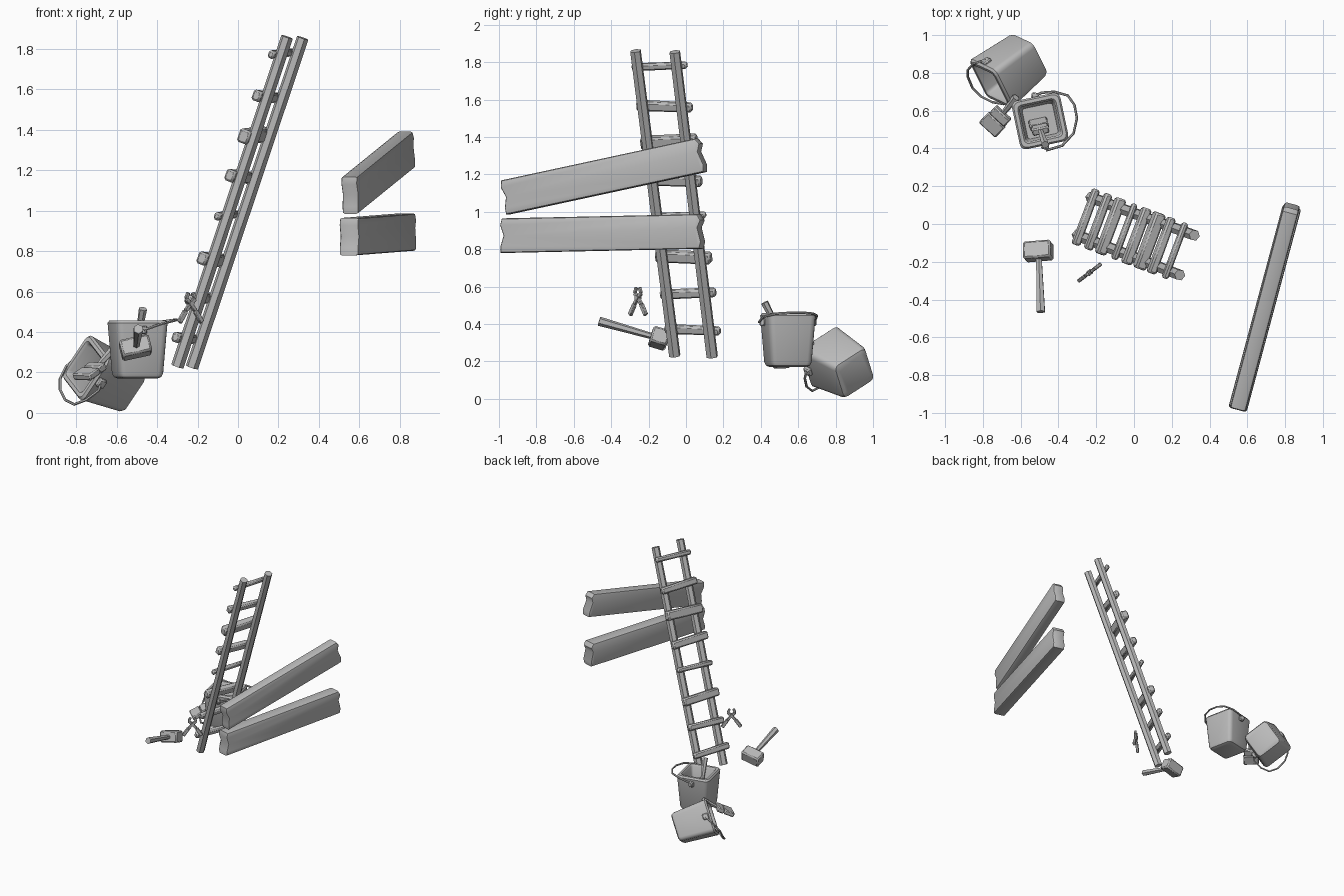
import bpy, bmesh, math
from mathutils import Vector as V, Matrix

if "Cube" in bpy.data.objects:
    bpy.data.objects.remove(bpy.data.objects["Cube"])

grey = bpy.data.materials.new("plain grey")
grey.diffuse_color = (0.5, 0.5, 0.5, 1)
grey.use_nodes = True
grey.node_tree.nodes["Principled BSDF"].inputs["Base Color"].default_value = grey.diffuse_color


def shade(ob):
    bpy.ops.object.select_all(action='DESELECT')
    ob.select_set(True)
    bpy.context.view_layer.objects.active = ob
    bpy.ops.object.shade_smooth_by_angle(angle=math.radians(40))


def finish(name, bm, mat=None):
    bmesh.ops.recalc_face_normals(bm, faces=bm.faces)
    if mat:
        bm.transform(mat)
    me = bpy.data.meshes.new(name)
    bm.to_mesh(me)
    bm.free()
    me.materials.append(grey)
    ob = bpy.data.objects.new(name, me)
    bpy.context.collection.objects.link(ob)
    shade(ob)
    return ob


def frame(origin, axis, side):
    """Matrix with local z along axis and local x close to side."""
    z = V(axis).normalized()
    x = V(side)
    x = (x - z * x.dot(z)).normalized()
    y = z.cross(x)
    m = Matrix((x, y, z)).transposed().to_4x4()
    m.translation = V(origin)
    return m


def beam(name, p, q, w, h, side, bevel=0.008, taper=1.0):
    """Bevelled box from p to q; w is measured along side."""
    p, q = V(p), V(q)
    bm = bmesh.new()
    bmesh.ops.create_cube(bm, size=1)
    for v in bm.verts:
        k = taper if v.co.z > 0 else 1
        v.co = V((v.co.x * w * k, v.co.y * h * k, v.co.z * (q - p).length))
    bmesh.ops.bevel(bm, geom=bm.edges[:], offset=bevel, segments=1, affect='EDGES')
    return finish(name, bm, frame((p + q) / 2, q - p, side))


def rod(name, p, q, r1, r2, sides=6):
    p, q = V(p), V(q)
    bm = bmesh.new()
    bmesh.ops.create_cone(bm, cap_ends=True, segments=sides, radius1=r1, radius2=r2,
                          depth=(q - p).length)
    return finish(name, bm, frame((p + q) / 2, q - p, (1, 0.3, 0)))


def wire(name, pts, r):
    cu = bpy.data.curves.new(name, 'CURVE')
    cu.dimensions = '3D'
    cu.bevel_depth = r
    cu.bevel_resolution = 1
    cu.use_fill_caps = True
    sp = cu.splines.new('POLY')
    sp.points.add(len(pts) - 1)
    for s, p in zip(sp.points, pts):
        s.co = (*p, 1)
    cu.materials.append(grey)
    ob = bpy.data.objects.new(name, cu)
    bpy.context.collection.objects.link(ob)
    bpy.ops.object.select_all(action='DESELECT')
    ob.select_set(True)
    bpy.context.view_layer.objects.active = ob
    bpy.ops.object.convert(target='MESH')
    shade(bpy.context.object)


def bucket(name, mat):
    """Rounded square pail lofted from (half width, height, corner radius) rings."""
    rings = [(0.085, 0, 0.02), (0.103, 0.007, 0.026), (0.112, 0.026, 0.03), (0.129, 0.255, 0.032),
             (0.131, 0.275, 0.032), (0.122, 0.288, 0.03), (0.104, 0.288, 0.024),
             (0.094, 0.275, 0.02), (0.082, 0.09, 0.015)]
    bm = bmesh.new()
    loops = []
    for h, z, r in rings:
        loop = []
        for c in range(4):
            base = c * math.pi / 2
            cx = (h - r) * (1 if c in (0, 3) else -1)
            cy = (h - r) * (1 if c in (0, 1) else -1)
            for k in range(4):
                t = base + k * math.pi / 6
                loop.append(bm.verts.new((cx + r * math.cos(t), cy + r * math.sin(t), z)))
        loops.append(loop)
    for a, b in zip(loops, loops[1:]):
        for i in range(16):
            j = (i + 1) % 16
            bm.faces.new((a[i], a[j], b[j], b[i]))
    bm.faces.new(loops[0][::-1])
    bm.faces.new(loops[-1])
    finish(name, bm, mat)


def plank(name, p, q, height, thick):
    """Board with slightly notched ends, standing on its narrow edge."""
    p, q = V(p), V(q)
    n, hh = (q - p).length / 2, height / 2
    out = [(-n, -hh), (n - 0.01, -hh), (n, -hh * 0.6), (n - 0.018, 0.02), (n, hh * 0.65),
           (n - 0.02, hh), (-n + 0.01, hh), (-n, hh * 0.6), (-n + 0.018, 0), (-n, -hh * 0.6)]
    bm = bmesh.new()
    f = bm.faces.new([bm.verts.new((-thick / 2, y, x)) for x, y in out])
    ext = bmesh.ops.extrude_face_region(bm, geom=[f])
    bmesh.ops.translate(bm, vec=(thick, 0, 0),
                        verts=[g for g in ext['geom'] if isinstance(g, bmesh.types.BMVert)])
    rims = [e for e in bm.edges if abs(e.verts[0].co.x - e.verts[1].co.x) < 1e-5]
    bmesh.ops.bevel(bm, geom=rims, offset=0.014, segments=2, profile=0.5, affect='EDGES')
    d = q - p
    finish(name, bm, frame((p + q) / 2, d, (-d.y, d.x, 0)))


def brush(name, top, neck, tip, side, width):
    """Paint brush: tapered handle, ferrule and bristles."""
    neck, tip = V(neck), V(tip)
    mid = neck.lerp(tip, 0.4)
    rod(name + "_handle", top, neck, 0.021, 0.014)
    beam(name + "_ferrule", neck, mid, width * 0.9, 0.04, side, 0.007)
    beam(name + "_bristles", mid, tip, width, 0.035, side, 0.007)


# ladder rails
A0, A1 = V((-0.30, -0.06, 0.23)), V((0.243, -0.27, 1.86))
B0, B1 = V((-0.228, 0.14, 0.225)), V((0.32, -0.06, 1.855))
rod("ladder_rail_front", A0, A1, 0.032, 0.030)
rod("ladder_rail_back", B0, B1, 0.032, 0.030)

# ladder rungs, nailed on the left of the rails
across = V((0.075, 0.2, 0)).normalized()
normal = across.cross(A1 - A0).normalized()
rungs = [(0.37, 0.05), (0.565, 0.05), (0.76, 0.062), (0.98, 0.04), (1.17, 0.06),
         (1.375, 0.07), (1.565, 0.055), (1.78, 0.04)]
for i, (z, size) in enumerate(rungs):
    t = (z - 0.012 - 0.23) / 1.63
    c = (A0.lerp(A1, t) + B0.lerp(B1, t)) / 2 - normal * 0.038
    tilt = V((0, 0, 0.006 * (-1) ** i))
    beam(f"ladder_rung_{i + 1}", c - across * 0.157 + tilt, c + across * 0.157 - tilt,
         size * 0.85, size, normal, 0.01, 0.9 + 0.05 * (i % 3))

# two planks
plank("upper_plank", (0.552, -0.972, 1.075), (0.836, 0.095, 1.305), 0.185, 0.085)
plank("lower_plank", (0.548, -0.983, 0.872), (0.837, 0.092, 0.895), 0.185, 0.1)

# upright bucket with its handle folded to the right
bucket("upright_bucket", Matrix.Translation((-0.497, 0.545, 0.17)) @ Matrix.Rotation(math.radians(12), 4, 'Z'))
wire("upright_bucket_handle",
     [(-0.54, 0.67, 0.41), (-0.49, 0.695, 0.43), (-0.42, 0.70, 0.445), (-0.35, 0.68, 0.455),
      (-0.315, 0.63, 0.46), (-0.302, 0.56, 0.46), (-0.32, 0.48, 0.455), (-0.38, 0.415, 0.44),
      (-0.465, 0.39, 0.41)], 0.007)
beam("upright_bucket_lug_front", (-0.468, 0.425, 0.41), (-0.473, 0.395, 0.41), 0.04, 0.04, (1, 0, 0), 0.006)
beam("upright_bucket_lug_back", (-0.526, 0.665, 0.41), (-0.52, 0.695, 0.41), 0.04, 0.04, (1, 0, 0), 0.006)

# tipped bucket, opening to the front left
axis = V((-0.75, -0.58, 0.32)).normalized()
v = V((0.39, -0.77, -0.50)).normalized()
bucket("tipped_bucket", frame((-0.545, 0.905, 0.135), axis, v))
rim = V((-0.755, 0.735, 0.225)) - axis * 0.035
for s, nm in ((-1, "back"), (1, "front")):
    beam("tipped_bucket_lug_" + nm, rim + v * s * 0.12, rim + v * s * 0.148, 0.045, 0.045, axis, 0.006)
wire("tipped_bucket_handle",
     [(-0.785, 0.868, 0.285), (-0.85, 0.85, 0.23), (-0.88, 0.815, 0.17), (-0.88, 0.78, 0.115),
      (-0.855, 0.72, 0.065), (-0.81, 0.675, 0.042), (-0.75, 0.645, 0.065), (-0.69, 0.635, 0.11),
      (-0.675, 0.645, 0.15)], 0.007)

# paint brushes: one standing in the bucket, one lying between the buckets
brush("standing_brush", (-0.47, 0.42, 0.515), (-0.493, 0.49, 0.38), (-0.51, 0.545, 0.25), (1, 0.2, 0), 0.1)
brush("loose_brush", (-0.625, 0.67, 0.305), (-0.69, 0.59, 0.235), (-0.775, 0.50, 0.175), (0.11, -0.09, 0), 0.12)

# mallet
rod("mallet_handle", (-0.505, -0.13, 0.32), (-0.493, -0.465, 0.415), 0.015, 0.025)
hd = V((0.073, 0.006, 0.016))
hc = V((-0.507, -0.143, 0.323))
beam("mallet_head", hc - hd, hc + hd, 0.095, 0.088, (0.02, -0.32, 0.1), 0.01)

# pliers: crossing arms, pivot and jaws
pivot = V((-0.235, -0.257, 0.54))
flat = V((0.137, 0.105, 0)).normalized()
for s, nm in ((-1, "left"), (1, "right")):
    knee = pivot + flat * s * 0.03 - V((0, 0, 0.035))
    foot = pivot + flat * s * 0.07 - V((0, 0, 0.092))
    jaw = pivot + flat * s * 0.028 + V((0, 0, 0.025))
    tip = pivot + flat * s * 0.014 + V((0, 0, 0.055))
    beam(f"pliers_{nm}_arm", pivot, knee, 0.02, 0.018, flat, 0.003)
    beam(f"pliers_{nm}_grip", knee, foot, 0.026, 0.02, flat, 0.004)
    beam(f"pliers_{nm}_jaw_base", pivot, jaw, 0.02, 0.018, flat, 0.003)
    beam(f"pliers_{nm}_jaw", jaw, tip, 0.018, 0.016, flat, 0.003)
side = V((flat.y, -flat.x, 0))
rod("pliers_pivot", pivot - side * 0.014, pivot + side * 0.014, 0.014, 0.014, 8)
